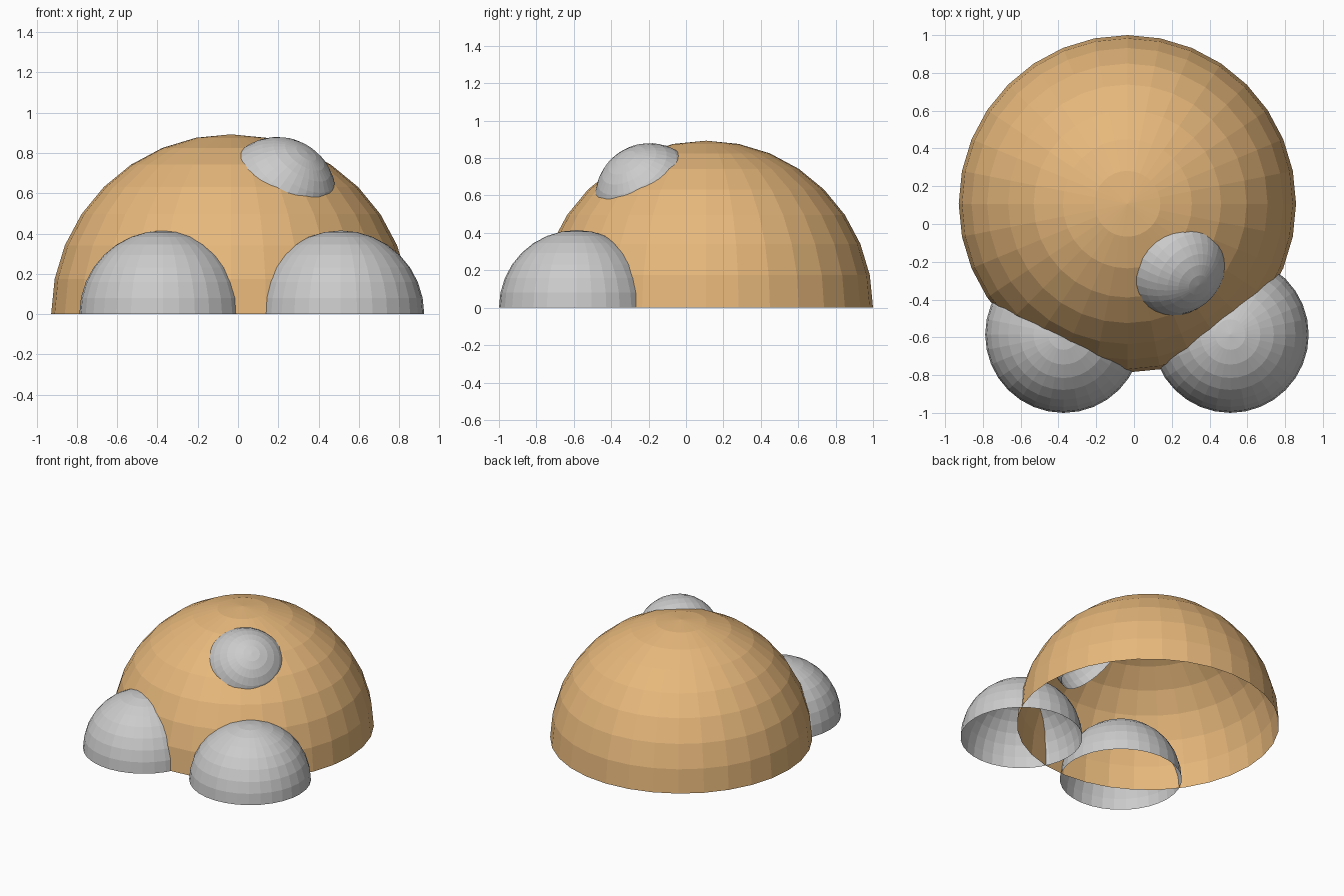
import bpy, bmesh
from mathutils import Vector

if "Cube" in bpy.data.objects:
    bpy.data.objects.remove(bpy.data.objects["Cube"])


def half_dome(name, radius, centre, axis=(0, 0, 1), material=None):
    """Open-bottomed, flat-shaded half of a 32 x 16 sphere, its pole along axis."""
    bm = bmesh.new()
    bmesh.ops.create_uvsphere(bm, u_segments=32, v_segments=16, radius=radius)
    lower = [v for v in bm.verts if v.co.z < -1e-4]
    bmesh.ops.delete(bm, geom=lower, context='VERTS')
    mesh = bpy.data.meshes.new(name)
    bm.to_mesh(mesh)
    bm.free()
    obj = bpy.data.objects.new(name, mesh)
    bpy.context.collection.objects.link(obj)
    obj.location = centre
    if tuple(axis) != (0, 0, 1):
        obj.rotation_euler = Vector((0, 0, 1)).rotation_difference(Vector(axis)).to_euler()
    if material:
        mesh.materials.append(material)
    return obj


tan = bpy.data.materials.new("tan")
tan.diffuse_color = (0.8, 0.48, 0.2, 1)
tan.use_nodes = True
tan.node_tree.nodes["Principled BSDF"].inputs["Base Color"].default_value = tan.diffuse_color

# Large main shell
half_dome("main_dome", 0.893, (-0.035, 0.107, 0), material=tan)

# Two smaller domes pushed into the front of the shell
for side, x in (("left", -0.373), ("right", 0.51)):
    half_dome(f"{side}_front_dome", 0.415, (x, -0.585, 0))

# Small tilted dome poking out of the upper front right
half_dome("upper_bump", 0.292, (0.196, -0.194, 0.588), axis=(0.50, -0.45, 0.74))
